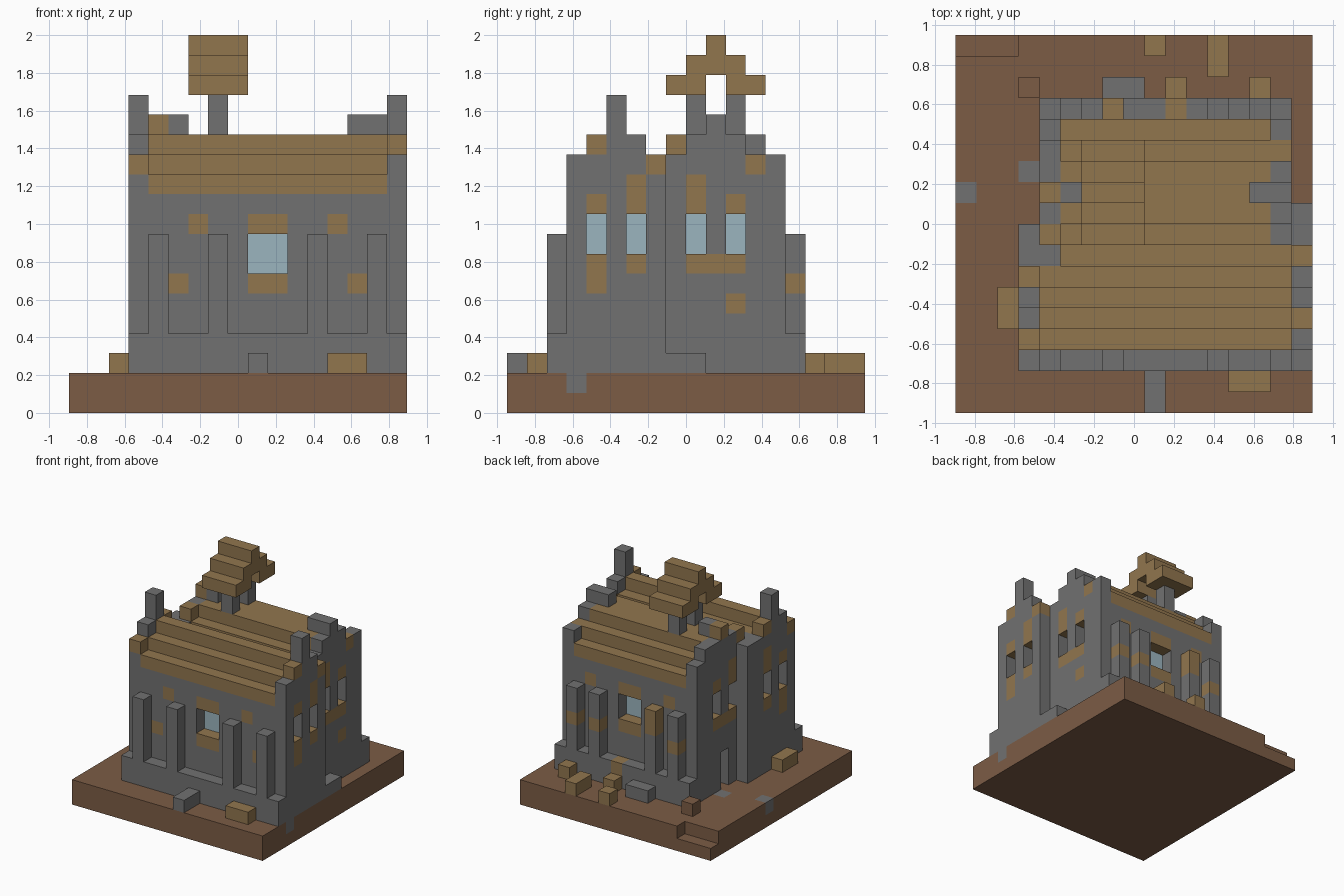
import bpy, bmesh
from mathutils import Vector

cube = bpy.data.objects.get("Cube")
if cube:
    bpy.data.objects.remove(cube)

V = 2 / 19                                  # block size
ORIGIN = Vector((-8.5 * V, -9 * V, 0))
COLOURS = {
    "dirt": (0.2, 0.107, 0.06),
    "wood": (0.285, 0.18, 0.076),
    "stone": (0.165, 0.165, 0.165),
    "glass": (0.33, 0.46, 0.52),
}
NAMES = list(COLOURS)
mats = []
for name, rgb in COLOURS.items():
    m = bpy.data.materials.new(name)
    m.use_nodes = True
    m.diffuse_color = (*rgb, 1)
    bsdf = m.node_tree.nodes["Principled BSDF"]
    bsdf.inputs["Base Color"].default_value = (*rgb, 1)
    bsdf.inputs["Roughness"].default_value = 0.9
    mats.append(m)

cells = {}


def span(r):
    return range(r, r + 1) if isinstance(r, int) else range(r[0], r[1] + 1)


def block(part, colour, x, y, z):
    """Fill an inclusive range of grid blocks; a None colour carves them away."""
    for i in span(x):
        for j in span(y):
            for k in span(z):
                if colour is None:
                    cells.pop((i, j, k), None)
                else:
                    cells[i, j, k] = (part, colour)


def paint(colour, x, y, z):
    """Recolour blocks that already exist."""
    for i in span(x):
        for j in span(y):
            for k in span(z):
                if (i, j, k) in cells:
                    cells[i, j, k] = (cells[i, j, k][0], colour)


# Ground slab with a broken corner and stray paving
block("ground", "dirt", (0, 16), (0, 17), (0, 1))
block("ground", None, (0, 2), 17, 1)
for x, y in ((3, 11), (0, 10), (16, 3)):
    paint("stone", x, y, 1)
block("ground", "dirt", 3, 15, 2)

# Front and rear wings
block("front_wing", "stone", (3, 16), (3, 7), (2, 10))
block("rear_wing", "stone", (4, 15), (8, 13), (2, 10))
block("front_wing", "stone", 3, 8, (2, 12))
block("front_wing", "stone", 16, (8, 9), 2)

# Stepped roofs, given as the top block of each row
for j, top in enumerate((11, 12, 13, 12, 11)):
    block("front_roof", "wood", (4, 15), 3 + j, (11, top))
for j, top in enumerate((12, 13, 13, 13, 12, 11)):
    block("rear_roof", "wood", (5, 14), 8 + j, (11, top))

# Gable ends rise one step above the roofs
for x in (3, 16):
    for j, top in enumerate((12, 13, 15, 13, 12)):
        block("front_gable", "stone", x, 3 + j, (11, top))
for x, tops in ((4, (13, 13, 14, 13, 13, 12)), (15, (12, 13, 14, 13, 12, 12))):
    for j, top in enumerate(tops):
        block("rear_gable", "stone", x, 8 + j, (11, top))
block("rear_gable", "stone", 4, 7, (11, 12))
for x in (5, 14):
    block("rear_gable", "stone", x, 10, 14)
for x, y, z in ((3, 3, 12), (3, 6, 13), (16, 4, 13), (16, 7, 12),
                (4, 8, 13), (4, 10, 14), (15, 12, 12)):
    paint("wood", x, y, z)

# Plinths and buttresses on the long walls
for part, xs, y, posts in (("front_buttress", (3, 16), 2, (4, 7, 12, 15)),
                           ("back_buttress", (4, 15), 14, (5, 7, 12, 14))):
    block(part, "stone", xs, y, (2, 3))
    for x in posts:
        block(part, "stone", x, y, (2, 8))

# Recessed windows on the long walls with timber lintel and sill
for y, inner in ((3, 4), (13, 12)):
    block("long_wall", None, (9, 10), y, (7, 8))
    block("window", "glass", (9, 10), inner, (7, 8))
    for z in (6, 9):
        paint("wood", (9, 10), y, z)
    for x, z in ((6, 9), (13, 9), (5, 6), (14, 6)):
        paint("wood", x, y, z)

# Narrow windows in the gable walls
for outer, inner, ys in ((16, 15, (4, 6)), (3, 4, (4, 6)),
                         (15, 14, (9, 11)), (4, 5, (9, 11))):
    for y in ys:
        block("gable_wall", None, outer, y, (8, 9))
        block("window", "glass", inner, y, (8, 9))
        paint("wood", outer, y, (10, 11) if y in (6, 9) else 10)
        paint("wood", outer, y, (6, 7) if y == 4 else 7)
    if ys[0] == 9:
        paint("wood", outer, 10, 7)
paint("wood", 15, 11, 5)

# Timber repairs on the back buttresses
for x, z in ((14, 6), (12, 6), (5, 6), (7, (7, 8)), (10, (2, 3))):
    paint("wood", x, 14, z)

# Doorway in the rear gable
block("rear_wing", None, (4, 5), 10, (2, 4))

# Bell tower: two posts carrying a small stepped roof
for y in (9, 11):
    block("bell_tower_posts", "stone", 7, y, (14, 15))
for y, z in (((8, 9), 16), ((11, 12), 16), ((9, 11), 17), (10, 18)):
    block("bell_tower_roof", "wood", (6, 8), y, z)

# Fallen blocks around the building
for colour, x, y in (("stone", 9, (0, 1)), ("wood", (13, 14), 1),
                     ("wood", 2, (4, 5)), ("wood", 9, 17),
                     ("wood", 12, (16, 17)), ("wood", 10, 15),
                     ("wood", 14, 15), ("stone", (7, 8), 15)):
    block("rubble", colour, x, y, 2)


def build(part):
    """Make one object from the exposed faces of a part's blocks."""
    bm = bmesh.new()
    for c, (owner, colour) in cells.items():
        if owner != part:
            continue
        for axis in range(3):
            for sign in (0, 1):
                n = list(c)
                n[axis] += 2 * sign - 1
                if tuple(n) in cells:
                    continue
                u, w = (axis + 1) % 3, (axis + 2) % 3
                ring = []
                for du, dw in ((0, 0), (1, 0), (1, 1), (0, 1)):
                    p = list(c)
                    p[axis] += sign
                    p[u] += du
                    p[w] += dw
                    ring.append(bm.verts.new(ORIGIN + Vector(p) * V))
                face = bm.faces.new(ring if sign else ring[::-1])
                face.material_index = NAMES.index(colour)
    bmesh.ops.remove_doubles(bm, verts=bm.verts, dist=V / 100)
    bmesh.ops.dissolve_limit(bm, angle_limit=0.01, verts=bm.verts,
                             edges=bm.edges, delimit={'MATERIAL'})
    mesh = bpy.data.meshes.new(part)
    for m in mats:
        mesh.materials.append(m)
    bm.to_mesh(mesh)
    bm.free()
    bpy.context.collection.objects.link(bpy.data.objects.new(part, mesh))


for part in sorted({owner for owner, _ in cells.values()}):
    build(part)
